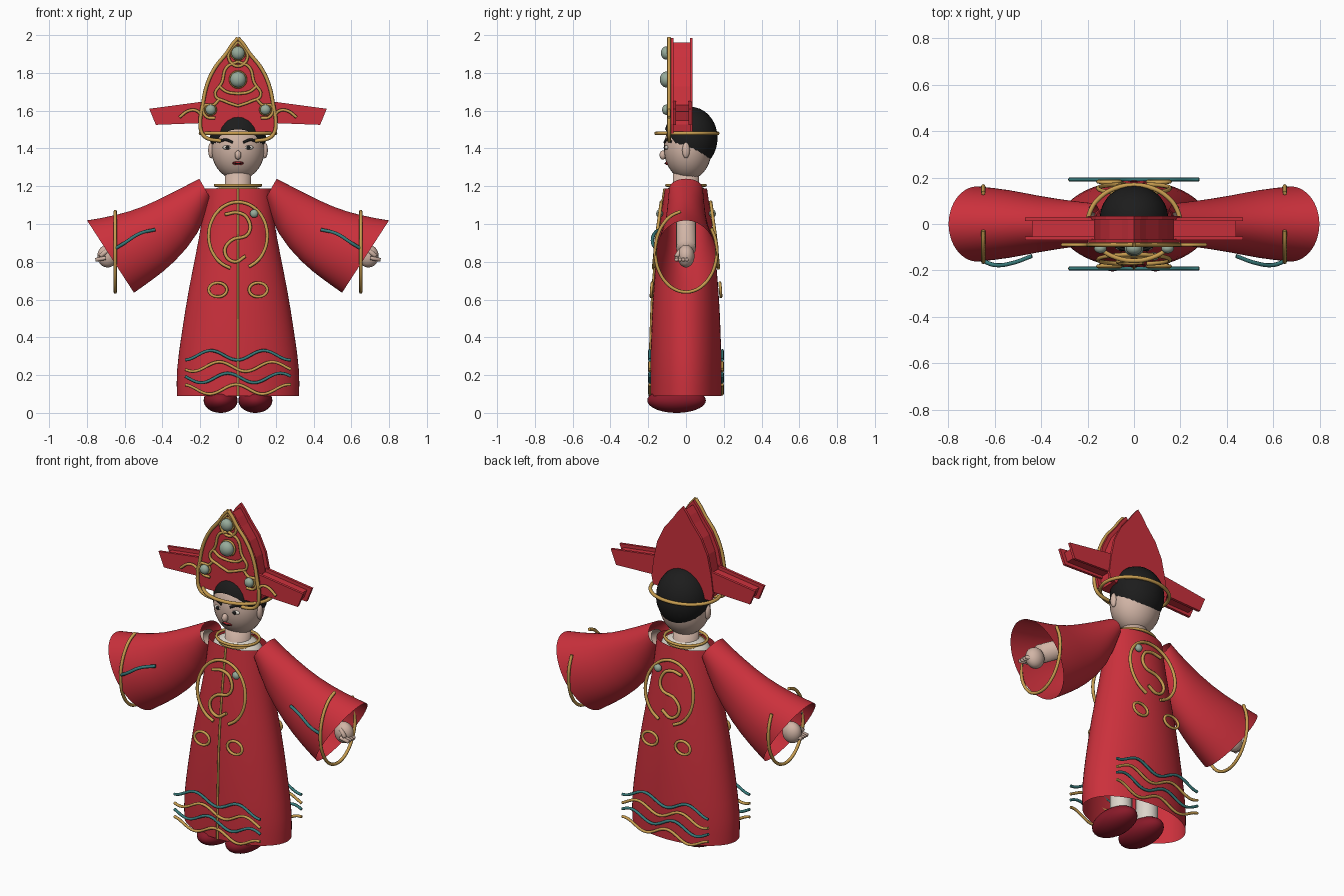
import bpy, bmesh, math
from mathutils import Vector, Matrix

if "Cube" in bpy.data.objects:
    bpy.data.objects.remove(bpy.data.objects["Cube"])


def material(name, *rgb):
    m = bpy.data.materials.new(name)
    m.use_nodes = True
    m.diffuse_color = (*rgb, 1)
    m.node_tree.nodes["Principled BSDF"].inputs["Base Color"].default_value = (*rgb, 1)
    return m


RED = material("red silk", .6, .03, .045)
DARK_RED = material("dark red", .25, .01, .022)
SKIN = material("skin", .64, .46, .38)
GOLD = material("gold", .58, .34, .08)
JADE = material("jade", .31, .41, .33)
TEAL = material("teal", .04, .2, .2)
BLACK = material("black hair", .012, .012, .012)
CREAM = material("cream cloth", .72, .67, .6)
LIPS = material("lip red", .4, .02, .025)


def finish(name, bm, mat, smooth=True):
    bmesh.ops.recalc_face_normals(bm, faces=bm.faces)
    for f in bm.faces:
        f.smooth = smooth
    mesh = bpy.data.meshes.new(name)
    bm.to_mesh(mesh)
    bm.free()
    mesh.materials.append(mat)
    ob = bpy.data.objects.new(name, mesh)
    bpy.context.collection.objects.link(ob)
    return ob


def ball(name, pos, radii, mat, cut=None):
    bm = bmesh.new()
    bmesh.ops.create_uvsphere(bm, u_segments=28, v_segments=18, radius=1,
                              matrix=Matrix.LocRotScale(Vector(pos), None, Vector(radii)))
    if cut:
        bmesh.ops.bisect_plane(bm, geom=bm.verts[:] + bm.edges[:] + bm.faces[:],
                               plane_co=cut[0], plane_no=cut[1], clear_inner=True)
    return finish(name, bm, mat)


def loft(name, rings, mat, cap=False, n=32):
    """Open tube through elliptical rings given as (centre, half axis, half axis)."""
    bm = bmesh.new()
    loops = []
    for c, a, b in rings:
        c, a, b = Vector(c), Vector(a), Vector(b)
        angles = [math.tau * i / n for i in range(n)]
        loops.append([bm.verts.new(c + a * math.cos(t) + b * math.sin(t)) for t in angles])
    for lo, hi in zip(loops, loops[1:]):
        for i in range(n):
            j = (i + 1) % n
            bm.faces.new((lo[i], lo[j], hi[j], hi[i]))
    if cap:
        bm.faces.new(loops[-1])
    ob = finish(name, bm, mat)
    if not cap:
        ob.modifiers.new("smooth", "SUBSURF").levels = 1
        ob.modifiers["smooth"].render_levels = 1
    return ob


def rod(name, p, q, r, mat):
    p, q = Vector(p), Vector(q)
    a = (q - p).cross(Vector((0, 1, 0))).normalized()
    b = (q - p).cross(a).normalized()
    return loft(name, [(p, a * r, b * r), (q, a * r, b * r)], mat, cap=True, n=20)


def slab(name, outline, y0, y1, mat):
    """Extrude an x-z outline from y0 to y1."""
    bm = bmesh.new()
    face = bm.faces.new([bm.verts.new((x, y0, z)) for x, z in outline])
    new = bmesh.ops.extrude_face_region(bm, geom=[face])["geom"]
    bmesh.ops.translate(bm, vec=(0, y1 - y0, 0),
                        verts=[v for v in new if isinstance(v, bmesh.types.BMVert)])
    return finish(name, bm, mat, smooth=False)


def tube(name, pts, r, mat, closed=False, mirror=False):
    cu = bpy.data.curves.new(name, "CURVE")
    cu.dimensions = "3D"
    cu.bevel_depth, cu.bevel_resolution, cu.resolution_u = r, 2, 5
    cu.use_fill_caps = True
    for s in ((1, -1) if mirror else (1,)):
        sp = cu.splines.new("BEZIER")
        sp.bezier_points.add(len(pts) - 1)
        for bp, (x, y, z) in zip(sp.bezier_points, pts):
            bp.co = (s * x, y, z)
            bp.handle_left_type = bp.handle_right_type = "AUTO"
        sp.use_cyclic_u = closed
    cu.materials.append(mat)
    ob = bpy.data.objects.new(name, cu)
    bpy.context.collection.objects.link(ob)
    return ob


def arc(rx, rz, start=0, end=360, n=16):
    angles = [math.radians(start + (end - start) * i / n) for i in range(n + 1)]
    return [(rx * math.cos(t), rz * math.sin(t)) for t in angles]


# Robe: height, half width, half depth
robe = [(.09, .325, .19), (.22, .33, .19), (.42, .3, .185), (.65, .265, .175),
        (.93, .205, .148), (1.1, .18, .125), (1.188, .175, .112)]
loft("robe", [((0, 0, z), (w, 0, 0), (0, d, 0)) for z, w, d in robe], RED)


def depth(z):
    for (z0, _, d0), (z1, _, d1) in zip(robe, robe[1:]):
        if z <= z1:
            return d0 + (d1 - d0) * (z - z0) / (z1 - z0)
    return robe[-1][2]


loft("undershirt", [((0, 0, z), (w, 0, 0), (0, d, 0)) for z, w, d in
                    [(.95, .15, .1), (1.16, .165, .105), (1.19, .12, .09), (1.21, .06, .06)]], CREAM)
rod("neck", (0, 0, 1.12), (0, 0, 1.28), .07, SKIN)
for z, w in ((1.205, .12), (1.185, .105)):
    tube("collar_ring", [(x, y, z) for x, y in arc(w, w * .85)[:-1]], .008, GOLD, closed=True)
tube("front_seam", [(0, -depth(z) - .002, z) for z, _, _ in robe], .006, GOLD)

# Sleeves, arms, hands, legs and shoes
sleeve = [((.205, 1.24), (.143, 1.13), .09), ((.35, 1.165), (.2, .95), .1),
          ((.5, 1.09), (.34, .79), .122), ((.65, 1.045), (.45, .705), .15),
          ((.8, 1.02), (.55, .635), .163)]
for s, side in ((1, "left"), (-1, "right")):
    rings = []
    for (tx, tz), (bx, bz), d in sleeve:
        rings.append(((s * (tx + bx) / 2, 0, (tz + bz) / 2),
                      (s * (tx - bx) / 2, 0, (tz - bz) / 2), (0, d, 0)))
    loft(side + "_sleeve", rings, RED)
    rod(side + "_arm", (s * .18, 0, 1.15), (s * .65, 0, .87), .052, SKIN)
    ball(side + "_hand", (s * .69, 0, .83), (.055, .045, .06), SKIN)
    for i in range(4):
        y = -.05 + i * .018
        rod(side + "_finger", (s * .7, y, .82), (s * .755, y, .81), .01, SKIN)
    rod(side + "_thumb", (s * .69, -.03, .86), (s * .73, -.05, .83), .012, SKIN)
    rod(side + "_leg", (s * .09, 0, .08), (s * .09, 0, .6), .06, CREAM)
    ball(side + "_shoe", (s * .092, -.05, .066), (.09, .155, .066), DARK_RED)
    ball(side + "_ear", (s * .142, 0, 1.39), (.016, .02, .042), SKIN)
    ball(side + "_eye", (s * .055, -.102, 1.405), (.026, .012, .012), CREAM)
    ball(side + "_pupil", (s * .055, -.11, 1.405), (.011, .008, .011), BLACK)
tube("cuff_rings", [(.65, y, .855 + z) for y, z in arc(.163, .215, 100, 395)], .009, GOLD, mirror=True)
tube("sleeve_bands", [(.65, -.16, .87), (.6, -.177, .9), (.52, -.167, .95), (.44, -.138, .97)],
     .009, TEAL, mirror=True)

# Robe embroidery, repeated on front and back
squiggle = [(-.07, 1.05), (.0, 1.06), (.05, 1.03), (.055, .95), (-.04, .91),
            (-.07, .85), (-.02, .8), (.04, .83)]
for s, side in ((-1, "front"), (1, "back")):
    def on_robe(pts):
        return [(x, s * (depth(z) + .008), z) for x, z in pts]

    tube(side + "_medallion", on_robe([(x, z + .938) for x, z in arc(.155, .178, -68, 255)]), .009, GOLD)
    tube(side + "_squiggle", on_robe(squiggle), .009, GOLD)
    ball(side + "_medallion_gem", (.085, s * (depth(1.05) + .008), 1.055), (.022, .018, .022), JADE)
    tube(side + "_ovals", on_robe([(.107 + x, .652 + z) for x, z in arc(.048, .037)[:-1]]),
         .008, GOLD, closed=True, mirror=True)
    for i in range(4):
        xs = [-.28 + .56 * k / 24 for k in range(25)]
        tube(side + "_wave", [(x, s * .192, .125 + i * .06 + .025 * math.cos(math.tau * (x + .01) / .28 + i))
                              for x in xs], .008, TEAL if i % 2 else GOLD)

# Head and hair
ball("head", (0, .01, 1.4), (.142, .127, .167), SKIN)
ball("hair", (0, .025, 1.455), (.148, .142, .165), BLACK, cut=((0, -.1, 1.487), (0, .8, .6)))
ball("nose", (0, -.122, 1.365), (.017, .018, .024), SKIN)
ball("mouth", (0, -.098, 1.322), (.03, .012, .011), LIPS)
tube("mouth_line", [(-.025, -.108, 1.324), (0, -.112, 1.32), (.025, -.108, 1.324)], .003, BLACK)
tube("eyebrows", [(.028, -.113, 1.432), (.065, -.102, 1.446), (.1, -.079, 1.436)], .007, BLACK, mirror=True)

# Hat: front and back panels around a recessed core, with side wings
crown = [(.03, 1.95), (.06, 1.905), (.12, 1.83), (.163, 1.74), (.187, 1.63), (.2, 1.53), (.19, 1.48)]
panel = [(0, 1.985)] + crown + [(-x, z) for x, z in reversed(crown)]
core = [(x * .88, 1.48 + (z - 1.48) * .95) for x, z in panel]
wing = [(.17, 1.65), (.47, 1.61), (.435, 1.525), (.17, 1.535)]
wing_core = [(.17, 1.63), (.44, 1.595), (.42, 1.545), (.17, 1.55)]
for part, edge, inner in (("hat", panel, core), ("left_wing", wing, wing_core),
                          ("right_wing", [(-x, z) for x, z in wing], [(-x, z) for x, z in wing_core])):
    inset = 0 if part == "hat" else .012
    slab(part + "_front_panel", edge, -.08 + inset, -.065 + inset, RED)
    slab(part + "_back_panel", edge, .02 - inset / 2, .035 - inset / 2, RED)
    slab(part + "_core", inner, -.07 + inset, .025 - inset, RED)

# Hat trim
tube("hat_band", [(x, y + .005, 1.48) for x, y in arc(.198, .163)[:-1]], .01, GOLD, closed=True)


def trim(name, pts, r=.008, closed=False):
    tube(name, [(x, -.09, z) for x, z in pts], r, GOLD, closed, mirror=True)


trim("hat_edge_trim", [(0, 1.985)] + crown + [(.165, 1.455), (.09, 1.44)], .01)
trim("hat_top_loop", [(0, 1.965), (.04, 1.92), (.05, 1.88), (.02, 1.84), (0, 1.835)])
trim("hat_inner_arch", [(0, 1.86), (.06, 1.83), (.085, 1.75), (.12, 1.68), (.07, 1.65), (0, 1.625)])
trim("hat_inner_vee", [(.1, 1.73), (.06, 1.7), (0, 1.69)])
trim("hat_lower_scroll", [(.1, 1.66), (.13, 1.63), (.18, 1.625), (.17, 1.57), (.12, 1.56)])
trim("hat_feelers", [(.19, 1.57), (.22, 1.6), (.26, 1.6), (.31, 1.565)])
for x, z, r in ((0, 1.905, .035), (0, 1.765, .042), (.145, 1.605, .027), (-.145, 1.605, .027)):
    ball("hat_gem", (x, -.105, z), (r, r * .8, r), JADE)
    tube("hat_gem_setting", [(x + a, -.09, z + b) for a, b in arc(r, r)[:-1]], .006, GOLD, closed=True)
